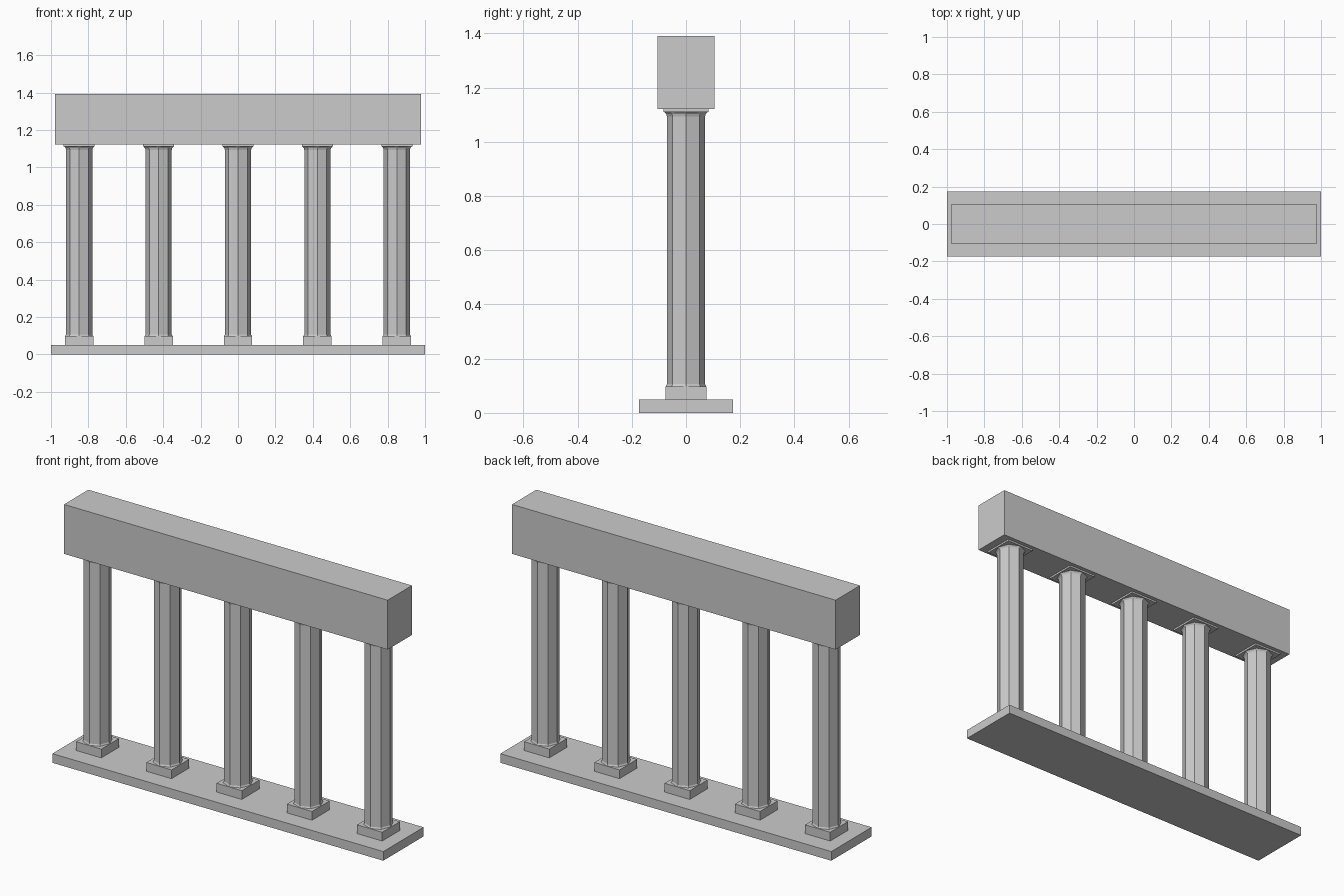
import bpy, math

if "Cube" in bpy.data.objects:
    bpy.data.objects.remove(bpy.data.objects["Cube"])

stone = bpy.data.materials.new("grey_stone")
stone.diffuse_color = (0.6, 0.6, 0.6, 1)
stone.use_nodes = True
stone.node_tree.nodes["Principled BSDF"].inputs["Base Color"].default_value = stone.diffuse_color


def make(name, verts, faces):
    mesh = bpy.data.meshes.new(name)
    mesh.from_pydata(verts, [], faces)
    mesh.materials.append(stone)
    obj = bpy.data.objects.new(name, mesh)
    bpy.context.collection.objects.link(obj)
    return obj


def box(name, x, hx, hy, z0, z1):
    verts = [(x + sx * hx, sy * hy, z) for z in (z0, z1)
             for sx, sy in ((-1, -1), (1, -1), (1, 1), (-1, 1))]
    faces = [(3, 2, 1, 0), (4, 5, 6, 7)]
    faces += [(i, (i + 1) % 4, (i + 1) % 4 + 4, i + 4) for i in range(4)]
    return make(name, verts, faces)


def lathe(name, x, profile, sides=8):
    # Stack of rings (radius, height) with capped ends
    verts = [(x + r * math.cos(math.tau * i / sides), r * math.sin(math.tau * i / sides), z)
             for r, z in profile for i in range(sides)]
    faces = [tuple(reversed(range(sides))),
             tuple(range(len(verts) - sides, len(verts)))]
    for k in range(len(profile) - 1):
        for i in range(sides):
            a, b = k * sides + i, k * sides + (i + 1) % sides
            faces.append((a, b, b + sides, a + sides))
    return make(name, verts, faces)


# Floor slab and beam
box("floor_slab", 0, 1.0, 0.174, 0, 0.05)
box("beam", 0, 0.978, 0.105, 1.121, 1.391)

# Octagonal columns, each with a plinth, flared ends and a thin capital
shaft = [(0.075, 0.097), (0.070, 0.106), (0.070, 1.093), (0.073, 1.103), (0.080, 1.111)]
for i in range(5):
    x = (i - 2) * 0.4245
    box(f"plinth_{i + 1}", x, 0.076, 0.076, 0.05, 0.098)
    lathe(f"column_{i + 1}", x, shaft)
    box(f"capital_{i + 1}", x, 0.083, 0.083, 1.111, 1.121)
